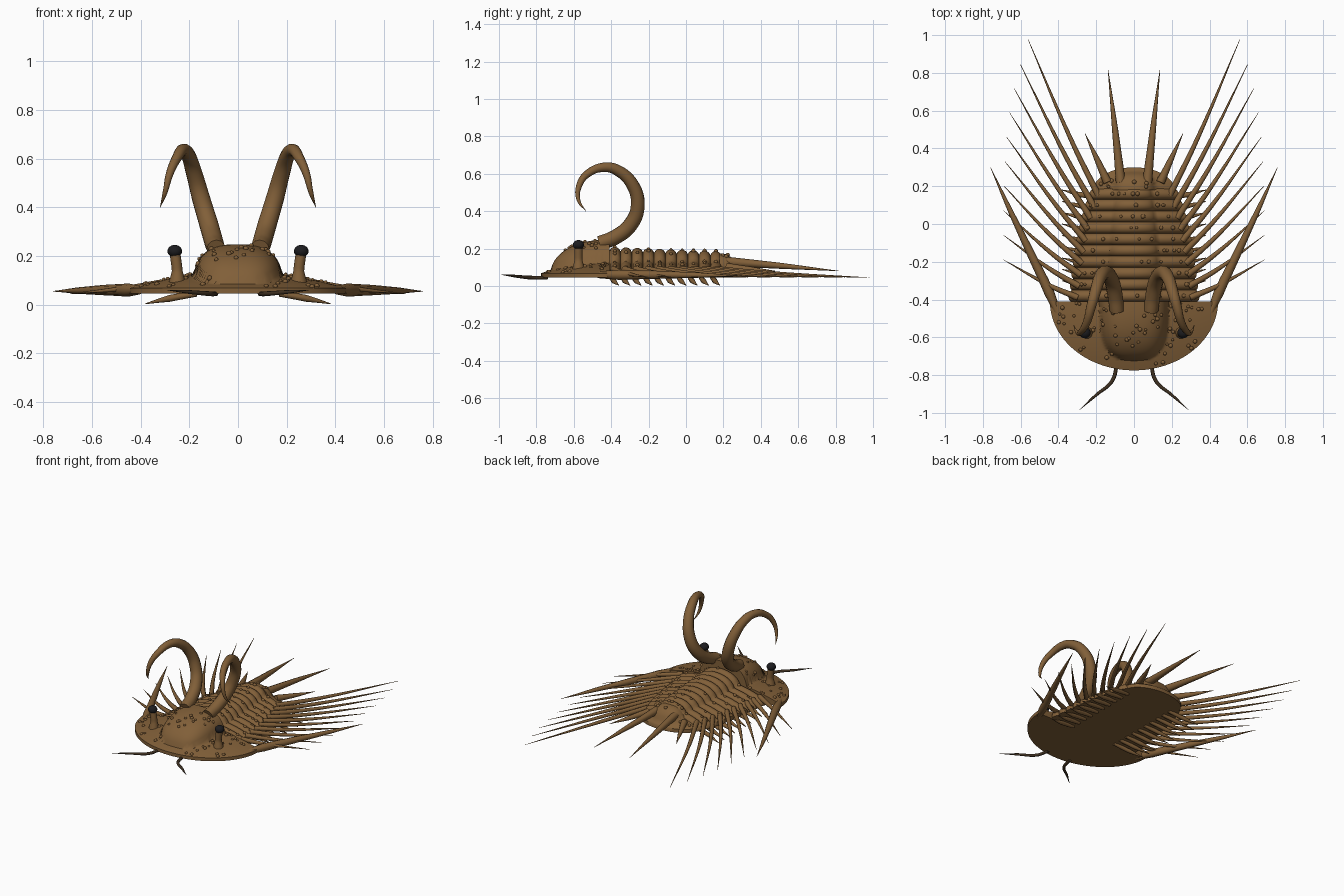
import bpy, bmesh, math, random
from mathutils import Matrix, Vector

if "Cube" in bpy.data.objects:
    bpy.data.objects.remove(bpy.data.objects["Cube"])
random.seed(4)
FLOOR = 0.045          # underside of the shell
THORAX_START, STEP, SEGMENTS = -0.41, 0.06, 10


def material(name, rgb):
    m = bpy.data.materials.new(name)
    m.use_nodes = True
    m.diffuse_color = (*rgb, 1)
    bsdf = next(n for n in m.node_tree.nodes if n.type == "BSDF_PRINCIPLED")
    bsdf.inputs["Base Color"].default_value = (*rgb, 1)
    return m


SHELL = material("shell brown", (0.22, 0.115, 0.04))
DARK = material("feeler dark brown", (0.05, 0.03, 0.015))
EYE = material("eye black", (0.012, 0.012, 0.014))


def add_object(name, mesh, mats):
    ob = bpy.data.objects.new(name, mesh)
    bpy.context.collection.objects.link(ob)
    mesh.materials.clear()
    for m in mats:
        mesh.materials.append(m)
    mesh.shade_smooth()
    mesh.set_sharp_from_angle(angle=math.radians(50))
    return ob


def finish(name, bm, *mats):
    bmesh.ops.recalc_face_normals(bm, faces=bm.faces)
    mesh = bpy.data.meshes.new(name)
    bm.to_mesh(mesh)
    bm.free()
    return add_object(name, mesh, mats)


def shell(name, nu, nv, point):
    """Grid surface point(u, v) closed by a skirt and a flat underside."""
    bm = bmesh.new()
    grid = [[bm.verts.new(point(i / nu, j / nv)) for j in range(nv + 1)]
            for i in range(nu + 1)]
    for i in range(nu):
        for j in range(nv):
            bm.faces.new((grid[i][j], grid[i + 1][j],
                          grid[i + 1][j + 1], grid[i][j + 1]))
    bmesh.ops.remove_doubles(bm, verts=bm.verts, dist=1e-5)
    rim = [e for e in bm.edges if e.is_boundary]
    new = bmesh.ops.extrude_edge_only(bm, edges=rim)["geom"]
    for v in (g for g in new if isinstance(g, bmesh.types.BMVert)):
        v.co.z = FLOOR
    bmesh.ops.contextual_create(
        bm, geom=[g for g in new if isinstance(g, bmesh.types.BMEdge) and g.is_boundary])
    return finish(name, bm, SHELL)


def tube(name, points, radii, mat=SHELL, sides=2):
    """Smooth tapering tube through the points."""
    cu = bpy.data.curves.new(name, "CURVE")
    cu.dimensions = "3D"
    cu.bevel_depth, cu.bevel_resolution = 1, sides
    cu.resolution_u, cu.use_fill_caps = 6, True
    sp = cu.splines.new("BEZIER")
    sp.bezier_points.add(len(points) - 1)
    for bp, co, r in zip(sp.bezier_points, points, radii):
        bp.co, bp.radius = co, r
        bp.handle_left_type = bp.handle_right_type = "AUTO"
    tmp = bpy.data.objects.new("tmp", cu)
    bpy.context.collection.objects.link(tmp)
    dg = bpy.context.evaluated_depsgraph_get()
    mesh = bpy.data.meshes.new_from_object(tmp.evaluated_get(dg))
    mesh.name = name
    bpy.data.objects.remove(tmp)
    return add_object(name, mesh, [mat])


def pair(name, points, radii, mat=SHELL, sides=2):
    for side, label in ((1, "left"), (-1, "right")):
        tube(f"{label}_{name}", [(side * x, y, z) for x, y, z in points],
             radii, mat, sides)


# Head shield and tail shield: half ellipses with a raised central lobe
def half_dome(y0, sign, a, b, edge, cheek, lobe):
    lx, ly, lh = lobe

    def point(u, t):
        ang = u * math.pi
        x, d = a * t * math.cos(ang), b * t * math.sin(ang)
        lump = max(0, 1 - abs(x / lx) ** 3 - (d / ly) ** 3)
        return Vector((x, y0 + sign * d, edge + cheek * (1 - t * t) + lh * math.sqrt(lump)))
    return point


head = half_dome(-0.41, -1, 0.445, 0.365, 0.068, 0.065, (0.18, 0.31, 0.115))
tail = half_dome(0.18, 1, 0.215, 0.12, 0.07, 0.055, (0.11, 0.095, 0.05))
shell("head_shield", 72, 36, head)
shell("tail_shield", 40, 14, tail)


# Thorax: overlapping rounded segments, each with axis lobe and side lobes
def half_width(y):
    k = (y - THORAX_START) / (STEP * SEGMENTS)
    return 0.35 - 0.075 * k - 0.05 * k ** 4


def thorax(y, x_frac, bulge):
    w = half_width(y)
    s = abs(x_frac)
    k = (y - THORAX_START) / (STEP * SEGMENTS)
    z = 0.075 + 0.065 * (1 - s ** 2.5)
    axis = max(0, 1 - (s / 0.4) ** 2)
    z += (0.07 - 0.025 * k) * math.sqrt(axis)
    return Vector((x_frac * w * (0.96 + 0.04 * bulge), y, z - 0.022 * (1 - bulge)))


for i in range(SEGMENTS):
    y0 = THORAX_START + STEP * i

    def segment(u, v, y0=y0):
        return thorax(y0 + v * STEP, 2 * u - 1, math.sin(math.pi * v) ** 0.6 if 0 < v < 1 else 0)
    shell(f"thorax_segment_{i + 1}", 48, 8, segment)

    # Side spines sweep further back towards the tail
    yc = y0 + STEP / 2
    w = half_width(yc)
    tip = Vector((0.69 - 0.00025 * (i - 1) ** 3, -0.19 + 0.13 * i, 0.045))
    base = Vector((w - 0.05, yc - 0.01, 0.09))
    mid = base.lerp(tip, 0.35) + Vector((0.008, -0.008, -0.005))
    pair(f"side_spine_{i + 1}", [base, mid, tip], (0.017, 0.012, 0.001))

    # Short legs under every segment
    pair(f"leg_{i + 1}", [(0.17, yc - 0.02, 0.045), (0.28, yc - 0.005, 0.026),
                          (0.38, yc + 0.02, 0.004)], (0.012, 0.014, 0.002))

# Cheek spines trailing from the head corners
pair("cheek_spine", [(0.405, -0.47, 0.06), (0.45, -0.36, 0.06), (0.54, -0.17, 0.06),
                     (0.65, 0.06, 0.058), (0.76, 0.30, 0.055)],
     (0.018, 0.027, 0.022, 0.014, 0.001))

# Tail spines
pair("long_tail_spine", [(0.07, 0.22, 0.13), (0.098, 0.48, 0.11), (0.138, 0.82, 0.08)],
     (0.026, 0.017, 0.001))
pair("short_tail_spine", [(0.14, 0.22, 0.10), (0.19, 0.33, 0.09), (0.26, 0.48, 0.08)],
     (0.023, 0.016, 0.001))

# Curling horns
pair("horn",
     [(0.09, -0.46, 0.23), (0.10, -0.38, 0.26), (0.12, -0.295, 0.33), (0.15, -0.258, 0.43),
      (0.18, -0.285, 0.54), (0.205, -0.36, 0.615), (0.225, -0.43, 0.635),
      (0.25, -0.52, 0.605), (0.28, -0.57, 0.54), (0.30, -0.575, 0.46), (0.32, -0.535, 0.40)],
     (0.038, 0.04, 0.04, 0.038, 0.034, 0.03, 0.026, 0.021, 0.016, 0.01, 0.001), sides=4)

# Feelers
pair("feeler", [(0.09, -0.74, 0.045), (0.115, -0.83, 0.045), (0.2, -0.905, 0.052),
                (0.29, -0.985, 0.06)], (0.01, 0.01, 0.008, 0.001), DARK)

# Eye stalks with dark eyeballs and brown lids
pair("eye_stalk", [(0.25, -0.575, 0.09), (0.25, -0.575, 0.14), (0.258, -0.575, 0.205)],
     (0.034, 0.022, 0.022), sides=3)
for side, label in ((1, "left"), (-1, "right")):
    bm = bmesh.new()
    bmesh.ops.create_uvsphere(
        bm, u_segments=20, v_segments=12, radius=0.03,
        matrix=Matrix.Translation((side * 0.26, -0.575, 0.22)) @ Matrix.Diagonal((1, 1, 0.85, 1)))
    for f in bm.faces:
        f.material_index = int(f.calc_center_median().z > 0.236)
    finish(f"{label}_eye", bm, EYE, SHELL)

# Tubercles scattered over the shell
spots = [head(random.random(), math.sqrt(random.uniform(0.05, 0.93))) for _ in range(65)]
spots += [tail(random.random(), random.uniform(0.3, 0.9)) for _ in range(12)]
for i in range(SEGMENTS):
    yc = THORAX_START + STEP * (i + 0.5)
    spots += [thorax(yc, random.uniform(-0.9, 0.9), 1) for _ in range(6)]
bm = bmesh.new()
for p in spots:
    bmesh.ops.create_icosphere(bm, subdivisions=2, radius=random.uniform(0.007, 0.012),
                               matrix=Matrix.Translation(p))
finish("tubercles", bm, SHELL)
